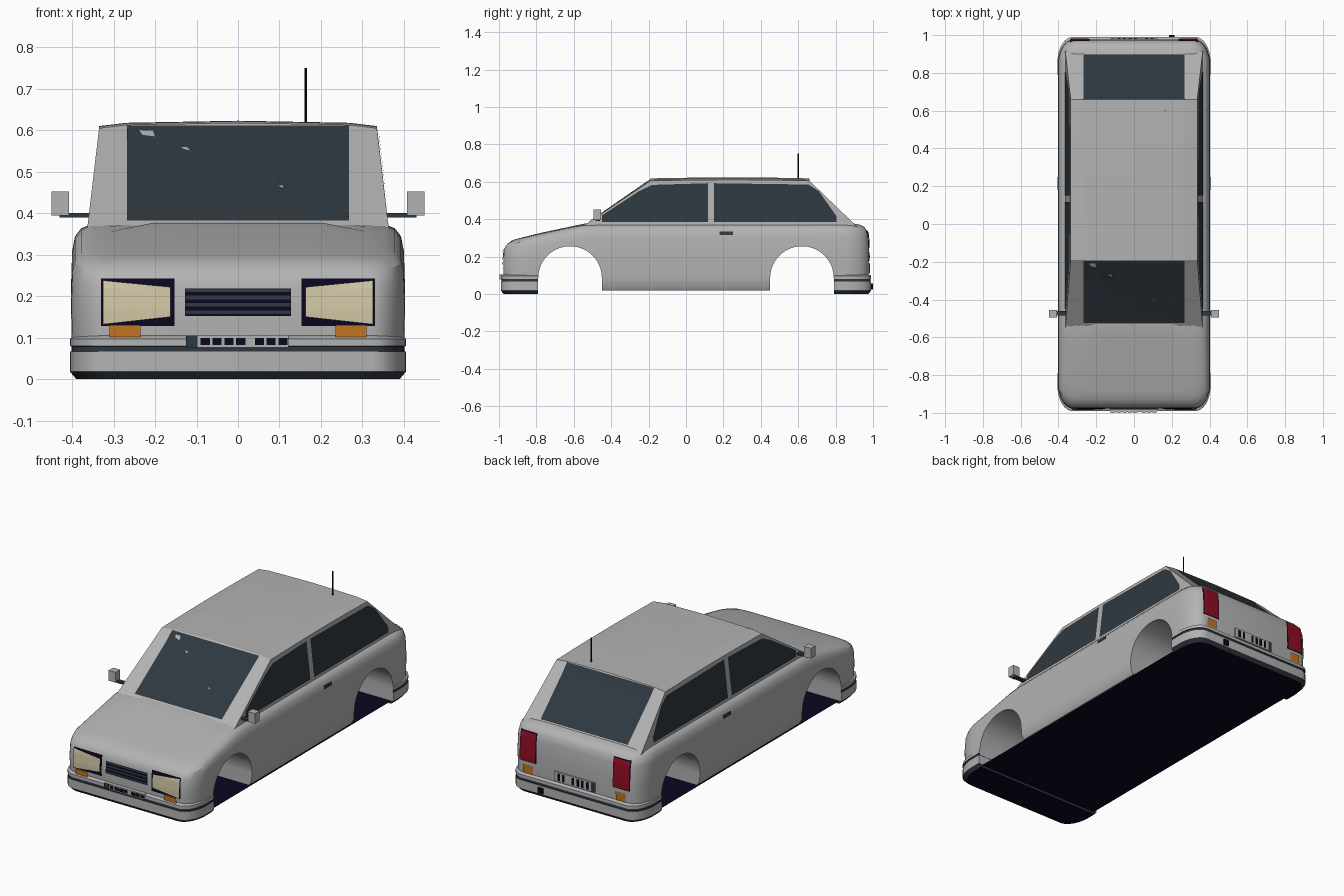
import bpy, bmesh, math
from mathutils import Vector
from mathutils.bvhtree import BVHTree

cube = bpy.data.objects.get("Cube")
if cube:
    bpy.data.objects.remove(cube, do_unlink=True)


def material(name, r, g, b):
    m = bpy.data.materials.new(name)
    m.use_nodes = True
    m.diffuse_color = (r, g, b, 1)
    m.node_tree.nodes["Principled BSDF"].inputs["Base Color"].default_value = (r, g, b, 1)
    return m


PAINT = material("grey paint", .45, .45, .45)
SLATE = material("slate glass and trim", .028, .04, .052)
NAVY = material("dark navy", .003, .002, .013)
CREAM = material("cream lens", .65, .58, .38)
ORANGE = material("orange lens", .55, .18, .015)
RED = material("red lens", .28, .004, .015)


def finish(name, bm, mats, smooth=False, recalc=True):
    if recalc:
        bmesh.ops.recalc_face_normals(bm, faces=bm.faces[:])
    me = bpy.data.meshes.new(name)
    bm.to_mesh(me)
    bm.free()
    ob = bpy.data.objects.new(name, me)
    bpy.context.collection.objects.link(ob)
    for m in mats:
        me.materials.append(m)
    if smooth:
        smooth_object(ob)
    return ob


def smooth_object(ob):
    bpy.ops.object.select_all(action='DESELECT')
    ob.select_set(True)
    bpy.context.view_layer.objects.active = ob
    bpy.ops.object.shade_smooth_by_angle(angle=math.radians(32))


def half_plan(w, l, rx=.08, ry=.13):
    """Right half of a rounded plan outline, front to rear."""
    arc = [math.pi / 2 * i / 8 for i in range(9)]
    front = [(w - rx + rx * math.sin(a), -l + ry - ry * math.cos(a)) for a in arc]
    side = [(w, (l - ry) * (i / 12 - 1)) for i in range(1, 24)]
    return front + side + [(x, -y) for x, y in reversed(front)]


def loft(rings):
    """Skin mirrored half rings, closing both ends, the top and the bottom."""
    bm = bmesh.new()
    rows = [[(bm.verts.new(p), bm.verts.new((-p[0], p[1], p[2]))) for p in r] for r in rings]
    n = len(rows[0])
    for a, b in zip(rows, rows[1:]):
        for s in (0, 1):
            for i in range(n - 1):
                bm.faces.new((a[i][s], a[i + 1][s], b[i + 1][s], b[i][s]))
        for i in (0, n - 1):
            bm.faces.new((a[i][0], b[i][0], b[i][1], a[i][1]))
    for r in ([rows[0], rows[-1]] if len(rows) > 1 else rows):
        for p, q in zip(r, r[1:]):
            bm.faces.new((p[0], q[0], q[1], p[1]))
    return bm


def box(name, lo, hi, mat):
    bm = bmesh.new()
    bmesh.ops.create_cube(bm, size=1)
    for v in bm.verts:
        v.co = [l + (c + .5) * (h - l) for l, h, c in zip(lo, hi, v.co)]
    return finish(name, bm, [mat])


# Lower body: hood line rises to the belt, shoulders rounded inwards
HOOD = [(-.98, .265), (-.93, .29), (-.75, .33), (-.53, .376), (.9, .378), (.98, .37)]


def top(y):
    for (a, za), (b, zb) in zip(HOOD, HOOD[1:]):
        if y <= b:
            return za + (zb - za) * max(0, (y - a) / (b - a))
    return HOOD[-1][1]


rings = [[(x, y, z) for x, y in half_plan(.403 - d, .977 - d)]
         for d, z in [(.02, .018), (.004, .045), (.002, .1)]]
for d, f in [(0, .4), (.003, .75), (.01, .88), (.025, .95), (.05, .985), (.09, 1), (.2, 1.01)]:
    rings.append([(x, y, .1 + f * (top(y) - .1)) for x, y in half_plan(.403 - d, .977 - d)])
body = finish("body_shell", loft(rings), [PAINT])


def tree(ob):
    bm = bmesh.new()
    bm.from_mesh(ob.data)
    t = BVHTree.FromBMesh(bm)
    bm.free()
    return t


body_tree = tree(body)

# Wheel arches cut right across
for y0 in (-.62, .62):
    bm = bmesh.new()
    arc = [math.pi * i / 32 for i in range(33)]
    prof = [(.17 * math.cos(a), .085 + .17 * math.sin(a)) for a in arc] + [(-.17, -.1), (.17, -.1)]
    face = bm.faces.new([bm.verts.new((-.6, y0 + y, z)) for y, z in prof])
    ext = bmesh.ops.extrude_face_region(bm, geom=[face])["geom"]
    bmesh.ops.translate(bm, vec=(1.2, 0, 0), verts=[v for v in ext if isinstance(v, bmesh.types.BMVert)])
    cutter = finish("arch_cutter", bm, [])
    cutter.hide_render = True
    mod = body.modifiers.new("arch", 'BOOLEAN')
    mod.operation, mod.solver, mod.object = 'DIFFERENCE', 'EXACT', cutter
    bpy.context.view_layer.objects.active = body
    bpy.ops.object.modifier_apply(modifier=mod.name)
    bpy.data.objects.remove(cutter, do_unlink=True)
smooth_object(body)

# Floor sheet
finish("floor", loft([[(x, y, .012) for x, y in half_plan(.385, .97)]]), [NAVY])

# Bumpers with a dark lip and stripe
for name, s in (("front_bumper", -1), ("rear_bumper", 1)):
    rings = []
    for d, z in [(.015, 0), (0, .018), (0, .066), (.003, .067), (.003, .079), (0, .08), (0, .097), (.012, .105)]:
        pts = [p for p in half_plan(.405 - d, .99 - d) if p[1] < -.8] + [(.405 - d, -.79)]
        rings.append([(x, -s * y, z) for x, y in pts])
    bm = loft(rings)
    for f in bm.faces:
        z = f.calc_center_median().z
        f.material_index = 2 if z < .001 else 1 if z < .017 or (.0661 < z < .0799 and abs(f.normal.z) < .9) else 0
    finish(name, bm, [PAINT, SLATE, NAVY], True)

# Cabin with crowned roof
bm = bmesh.new()
roof_x = [(-.335, .605), (-.27, .613), (0, .618), (.27, .613), (.335, .605)]
roof_y = [(-.19, 0), (.05, .004), (.25, .005), (.45, .004), (.66, 0)]
grid = [[bm.verts.new((x, y, z + c)) for x, z in roof_x] for y, c in roof_y]
for a, b in zip(grid, grid[1:]):
    for i in range(4):
        bm.faces.new((a[i], a[i + 1], b[i + 1], b[i]))
fl, fr, rl, rr = [bm.verts.new((x, y, .36)) for y in (-.555, .915) for x in (-.364, .364)]
bm.faces.new([fl, fr] + grid[0][::-1])
bm.faces.new([rl, rr] + grid[-1][::-1])
bm.faces.new([fl, rl] + [r[0] for r in grid[::-1]])
bm.faces.new([fr, rr] + [r[-1] for r in grid[::-1]])
cabin = finish("cabin", bm, [PAINT])
cabin_tree = tree(cabin)

# Thin panels laid on a surface, given as 2D corners seen along an axis
AXES = {"front": (1, -1), "rear": (1, 1), "left": (0, 1), "right": (0, -1)}


def panel(name, surface, side, corners, mat, lift=.003):
    axis, sign = AXES[side]
    ray = Vector((0, 0, 0))
    ray[axis] = -sign
    bm = bmesh.new()

    def place(u, z):
        o = Vector((u, 0, z)) if axis else Vector((0, u, z))
        o -= ray * 3
        hit = surface.ray_cast(o, ray)[0] or o + ray * 2.05
        return bm.verts.new(hit - ray * lift)

    if len(corners) == 4:
        a, b, c, d = [Vector(p) for p in corners]
        n = 6
        rows = [[place(*a.lerp(b, i / n).lerp(d.lerp(c, i / n), j / n)) for i in range(n + 1)] for j in range(n + 1)]
        for p, q in zip(rows, rows[1:]):
            for i in range(n):
                bm.faces.new((p[i], p[i + 1], q[i + 1], q[i]))
    else:
        bm.faces.new([place(*p) for p in corners])
    bm.normal_update()
    wrong = [f for f in bm.faces if f.normal.dot(ray) > 0]
    bmesh.ops.reverse_faces(bm, faces=wrong)
    return finish(name, bm, [mat], recalc=False)


def rect(u0, u1, z0, z1):
    return [(u0, z0), (u1, z0), (u1, z1), (u0, z1)]


# Windows
panel("windshield", cabin_tree, "front", rect(-.268, .268, .382, .611), SLATE)
panel("rear_window", cabin_tree, "rear", rect(-.268, .268, .382, .611), SLATE)
for side in ("left", "right"):
    panel(side + "_front_window", cabin_tree, side,
          [(-.45, .385), (.117, .385), (.117, .592), (-.18, .583), (-.25, .55), (-.45, .42)], SLATE)
    panel(side + "_rear_window", cabin_tree, side,
          [(.15, .385), (.805, .385), (.805, .415), (.71, .55), (.655, .585), (.15, .592)], SLATE)
    panel(side + "_door_handle", body_tree, side, rect(.18, .25, .316, .335), SLATE, .006)

# Lamps, mirrored
for side, s in (("left", 1), ("right", -1)):
    def lamp(name, end, corners, mat, lift):
        panel(f"{side}_{name}", body_tree, end, [(s * u, z) for u, z in corners], mat, lift)
    lamp("headlamp_bezel", "front", rect(.153, .33, .128, .243), NAVY, .003)
    lamp("headlamp_lens", "front", [(.163, .15), (.326, .132), (.326, .238), (.163, .222)], CREAM, .007)
    lamp("front_indicator", "front", rect(.235, .31, .102, .13), ORANGE, .01)
    lamp("tail_lamp_bezel", "rear", rect(.235, .34, .172, .34), NAVY, .003)
    lamp("tail_lamp", "rear", rect(.24, .335, .177, .335), RED, .006)
    lamp("rear_indicator", "rear", rect(.255, .315, .107, .155), ORANGE, .006)

    # Mirrors
    xs = sorted((s * .33, s * .43))
    box(side + "_mirror_stalk", (xs[0], -.485, .39), (xs[1], -.46, .4), SLATE)
    xs = sorted((s * .407, s * .45))
    box(side + "_mirror", (xs[0], -.495, .395), (xs[1], -.455, .452), PAINT)

# Grille with slats
panel("grille", body_tree, "front", rect(-.128, .128, .152, .219), NAVY)
for i in range(4):
    z = .157 + .0175 * i
    panel("grille_slat", body_tree, "front", rect(-.126, .126, z, z + .009), SLATE, .006)

# Plain number plates with blank marks
box("front_plate", (-.125, -.996, .076), (.122, -.97, .105), PAINT)
box("front_plate_end", (-.125, -.998, .076), (-.098, -.99, .105), SLATE)
for i in range(8):
    if i != 4:
        x = -.09 + .0285 * i - (.012 if i > 4 else 0)
        box("front_plate_mark", (x, -.998, .082), (x + .022, -.99, .099), NAVY)
box("rear_plate", (-.125, .97, .11), (.125, .982, .165), PAINT)
box("rear_plate_end", (-.123, .97, .112), (-.103, .984, .163), SLATE)
for i in range(7):
    if i != 2:
        x = .095 - .029 * i
        box("rear_plate_mark", (x - .007, .97, .118), (x + .007, .984, .157), NAVY)

# Exhaust tip and aerial
box("exhaust_tip", (.185, .96, .025), (.215, 1, .055), NAVY)
bm = bmesh.new()
bmesh.ops.create_cone(bm, cap_ends=True, segments=8, radius1=.003, radius2=.003, depth=.14)
aerial = finish("aerial", bm, [NAVY])
aerial.location = (.163, .6, .68)
